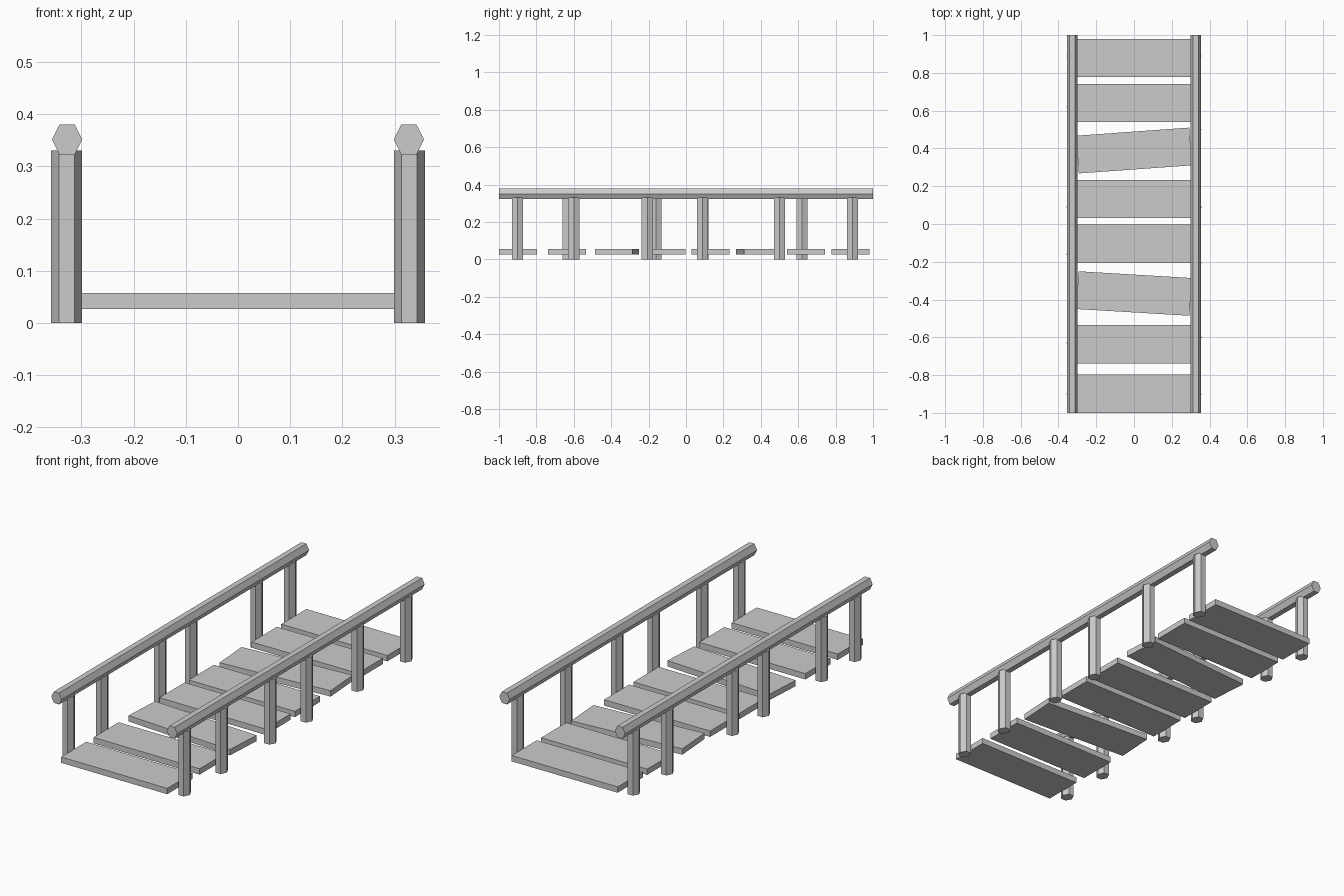
import bpy
from math import radians, pi

if "Cube" in bpy.data.objects:
    bpy.data.objects.remove(bpy.data.objects["Cube"])

HEX_STRETCH = 1 / 0.866  # makes the hexagon as deep as it is wide


def hex_bar(name, loc, length, r, lying=False):
    bpy.ops.mesh.primitive_cylinder_add(vertices=6, radius=1, depth=1)
    o = bpy.context.object
    o.name = name
    me = o.data
    for v in me.vertices:
        # rotate so that corners point along x, then size the bar
        x, y, z = v.co
        v.co = (y * r, -x * r * HEX_STRETCH, z * length)
    if lying:
        o.rotation_euler = (pi / 2, 0, 0)
    o.location = loc
    return o


def plank(name, y, depth, angle=0.0, width=0.6):
    bpy.ops.mesh.primitive_cube_add(size=1)
    o = bpy.context.object
    o.name = name
    o.scale = (width, depth, 0.03)
    o.rotation_euler = (0, 0, radians(angle))
    o.location = (0, y, 0.042)
    return o


# walkway planks, two of them slightly skewed
planks = [(-0.899, 0), (-0.637, 0), (-0.368, -3.4), (-0.105, 0),
          (0.132, 0), (0.389, 4.1), (0.641, 0), (0.879, 0)]
for i, (y, a) in enumerate(planks):
    plank(f"plank_{i + 1}", y, 0.203 if a == 0 else 0.2, a)

# handrails and their unevenly spaced posts
posts = {"left": (-1, [-0.9, -0.63, -0.16, 0.09, 0.62, 0.89]),
         "right": (1, [-0.9, -0.6, -0.207, 0.088, 0.5, 0.89])}
for side, (s, ys) in posts.items():
    hex_bar(f"{side}_rail", (s * 0.327, 0, 0.351), 2.0, 0.029, lying=True)
    for i, y in enumerate(ys):
        hex_bar(f"{side}_post_{i + 1}", (s * 0.328, y, 0.165), 0.33, 0.0297)
